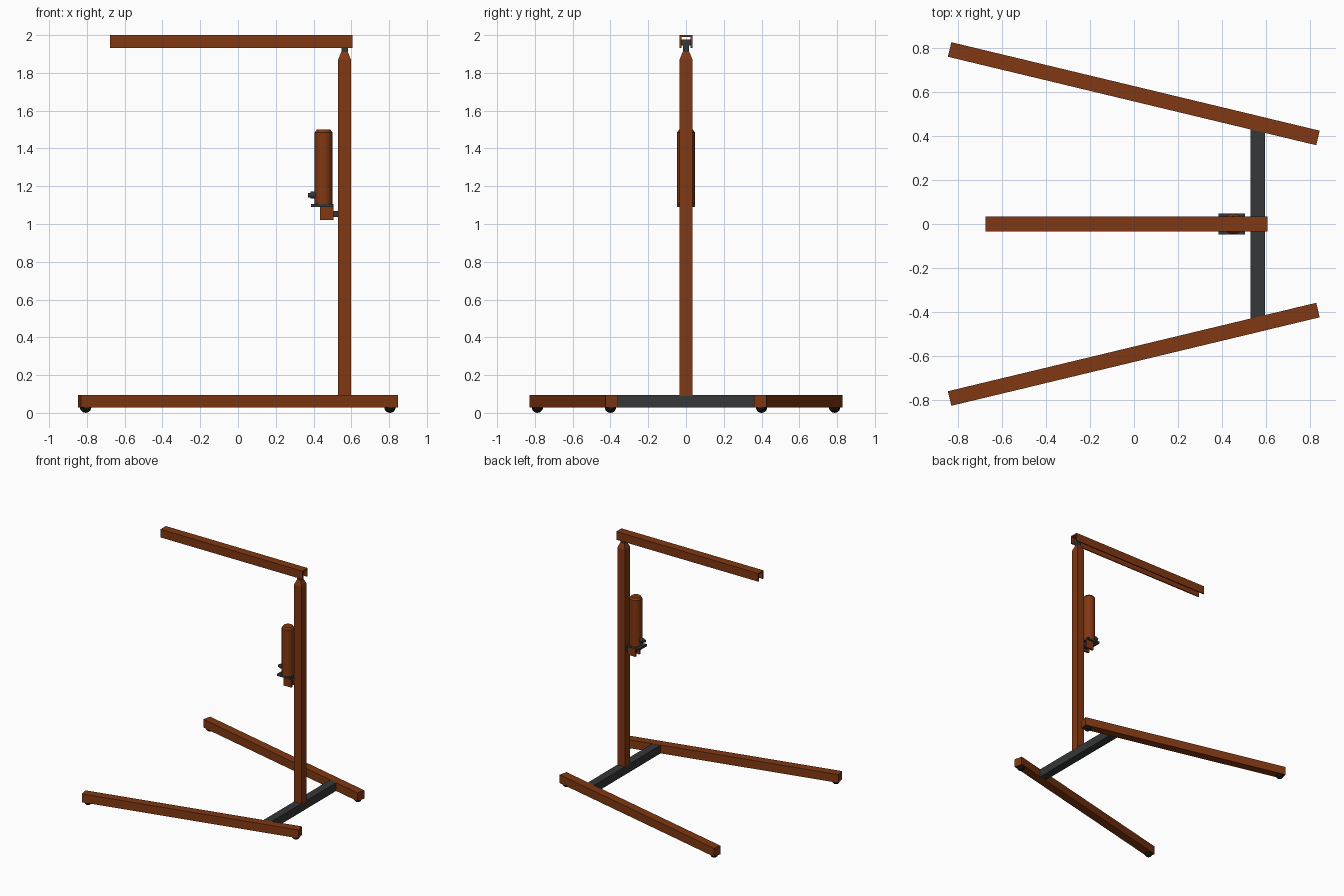
import bpy, bmesh, math
from mathutils import Vector

if "Cube" in bpy.data.objects:
    bpy.data.objects.remove(bpy.data.objects["Cube"])


def material(name, rgb):
    m = bpy.data.materials.new(name)
    m.diffuse_color = (*rgb, 1)
    m.use_nodes = True
    m.node_tree.nodes["Principled BSDF"].inputs["Base Color"].default_value = m.diffuse_color
    return m


RUST = material("rust_orange", (0.22, 0.039, 0.006))
GREY = material("dark_grey", (0.036, 0.038, 0.040))
BLACK = material("black", (0.006, 0.006, 0.006))


def finish(name, bm, mat, smooth=False):
    bmesh.ops.recalc_face_normals(bm, faces=bm.faces)
    me = bpy.data.meshes.new(name)
    bm.to_mesh(me)
    bm.free()
    me.materials.append(mat)
    ob = bpy.data.objects.new(name, me)
    bpy.context.collection.objects.link(ob)
    if smooth:
        bpy.context.view_layer.objects.active = ob
        ob.select_set(True)
        bpy.ops.object.shade_smooth_by_angle(angle=math.radians(35))
        ob.select_set(False)
    return ob


def box(name, lo, hi, mat):
    bm = bmesh.new()
    bmesh.ops.create_cube(bm, size=1)
    for v in bm.verts:
        v.co = Vector([(a + b) / 2 + c * (b - a) for a, b, c in zip(lo, hi, v.co)])
    return finish(name, bm, mat)


def lathe(name, centre, profile, mat, sides=24, axis="Z"):
    """Stack of rings (radius, height) capped at both ends."""
    bm = bmesh.new()
    rings = []
    for r, h in profile:
        ring = []
        for i in range(sides):
            a = 2 * math.pi * i / sides
            p = (r * math.cos(a), r * math.sin(a), h)
            if axis == "X":
                p = (p[2], p[0], p[1])
            ring.append(bm.verts.new(Vector(p) + Vector(centre)))
        rings.append(ring)
    for a, b in zip(rings, rings[1:]):
        for i in range(sides):
            j = (i + 1) % sides
            bm.faces.new((a[i], a[j], b[j], b[i]))
    bm.faces.new(rings[0])
    bm.faces.new(rings[-1])
    return finish(name, bm, mat, True)


# Splayed legs with ball casters, and the cross member between them
for side, tag in ((1, "back"), (-1, "front")):
    a, b = Vector((-0.84, 0.795 * side, 0)), Vector((0.838, 0.392 * side, 0))
    d = b - a
    leg = box(f"{tag}_leg", (-d.length / 2, -0.034, 0.028), (d.length / 2, 0.034, 0.096), RUST)
    leg.location = (a + b) / 2
    leg.rotation_euler.z = math.atan2(d.y, d.x)
    for k, t in enumerate((0.02, 0.98)):
        bm = bmesh.new()
        bmesh.ops.create_uvsphere(bm, u_segments=16, v_segments=10, radius=0.03)
        bmesh.ops.translate(bm, verts=bm.verts, vec=a + d * t + Vector((0, 0, 0.03)))
        finish(f"{tag}_caster_{k}", bm, BLACK, True)
box("cross_member", (0.531, -0.43, 0.028), (0.597, 0.43, 0.095), GREY)

# Upright post with a tapered top
bm = bmesh.new()
rings = [[bm.verts.new((0.564 + sx * w, sy * w, z)) for sx, sy in ((-1, -1), (1, -1), (1, 1), (-1, 1))]
         for w, z in ((0.034, 0.09), (0.034, 1.87), (0.018, 1.91))]
for lo, hi in zip(rings, rings[1:]):
    for i in range(4):
        j = (i + 1) % 4
        bm.faces.new((lo[i], lo[j], hi[j], hi[i]))
bm.faces.new(rings[0])
bm.faces.new(rings[-1])
finish("upright_post", bm, RUST)

# Pivot bracket under the boom
box("pivot_stem", (0.547, -0.017, 1.905), (0.582, 0.017, 1.95), GREY)
box("pivot_head", (0.547, -0.025, 1.945), (0.582, 0.025, 1.978), GREY)

# Boom: channel open underneath and at both ends
outline = [(-0.034, 1.933), (-0.034, 2.0), (0.034, 2.0), (0.034, 1.933),
           (0.025, 1.933), (0.025, 1.99), (-0.025, 1.99), (-0.025, 1.933)]
bm = bmesh.new()
face = bm.faces.new([bm.verts.new((-0.677, y, z)) for y, z in outline])
ext = bmesh.ops.extrude_face_region(bm, geom=[face], use_keep_orig=True)
bmesh.ops.translate(bm, vec=(1.284, 0, 0),
                    verts=[g for g in ext["geom"] if isinstance(g, bmesh.types.BMVert)])
finish("boom", bm, RUST)

# Hydraulic jack: cylinder, collar plate, release knob, clevis and mounting pin
lathe("jack_cylinder", (0.453, 0, 0),
      [(0.047, 1.10), (0.047, 1.485), (0.036, 1.50)], RUST)
box("jack_collar", (0.386, -0.047, 1.09), (0.505, 0.047, 1.106), GREY)
lathe("jack_knob", (0, 0, 1.153),
      [(0.012, 0.37), (0.012, 0.385), (0.018, 0.385), (0.018, 0.42)], GREY, 12, "X")
for s in (-1, 1):
    ys = sorted((s * 0.018, s * 0.034))
    box(f"jack_clevis_{'front' if s < 0 else 'back'}",
        (0.435, ys[0], 1.02), (0.505, ys[1], 1.092), RUST)
box("jack_mount", (0.455, -0.018, 1.038), (0.535, 0.018, 1.07), GREY)
